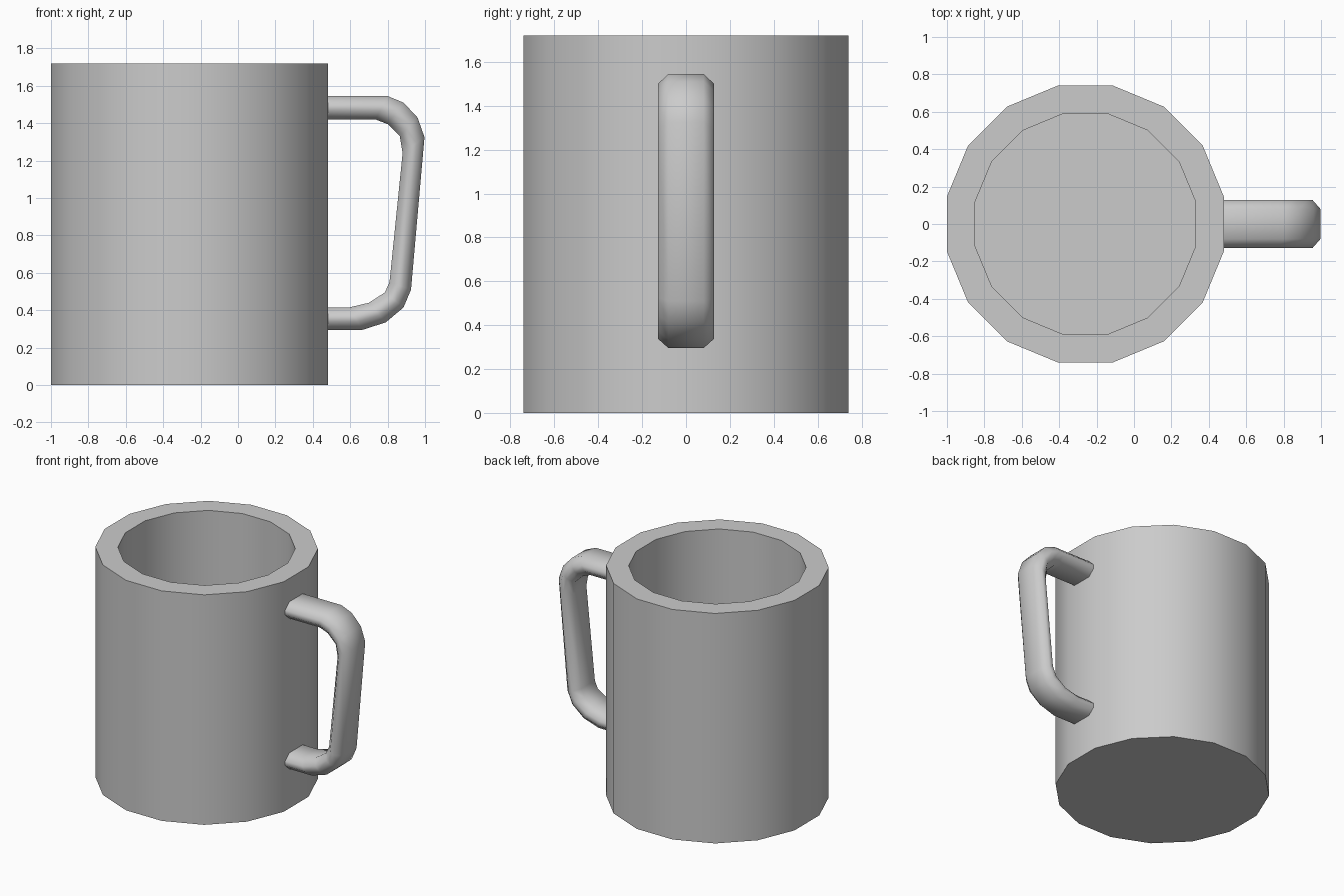
import bpy, math

if "Cube" in bpy.data.objects:
    bpy.data.objects.remove(bpy.data.objects["Cube"])

def loft(name, rings, angle):
    """Skin a list of equal-length rings and cap both ends."""
    n = len(rings[0])
    verts = [p for r in rings for p in r]
    faces = [(i*n + j, i*n + (j+1) % n, (i+1)*n + (j+1) % n, (i+1)*n + j)
             for i in range(len(rings)-1) for j in range(n)]
    last = (len(rings)-1)*n
    faces += [tuple(reversed(range(n))), tuple(range(last, last+n))]
    me = bpy.data.meshes.new(name)
    me.from_pydata(verts, [], faces)
    ob = bpy.data.objects.new(name, me)
    bpy.context.collection.objects.link(ob)
    bpy.ops.object.select_all(action='DESELECT')
    ob.select_set(True)
    bpy.context.view_layer.objects.active = ob
    bpy.ops.object.mode_set(mode='EDIT')
    bpy.ops.mesh.select_all(action='SELECT')
    bpy.ops.mesh.normals_make_consistent(inside=False)
    bpy.ops.object.mode_set(mode='OBJECT')
    bpy.ops.object.shade_smooth_by_angle(angle=math.radians(angle))
    return ob

# Cup body: 16-sided, flat side towards the handle
SIDES, CX = 16, -0.26
def circle(apothem, z):
    r = apothem / math.cos(math.pi / SIDES)
    return [(CX + r*math.cos((k+.5)*math.tau/SIDES),
             r*math.sin((k+.5)*math.tau/SIDES), z) for k in range(SIDES)]

loft("cup_body", [circle(.74, 0), circle(.74, 1.72),
                  circle(.59, 1.72), circle(.59, .15)], 30)

# Handle: chamfered strap between an outer and an inner contour (x, z)
outer = [(.45, 1.545), (.80, 1.545), (.885, 1.51), (.96, 1.43), (.997, 1.325),
         (.925, .51), (.885, .415), (.79, .335), (.665, .295), (.45, .295)]
inner = [(.45, 1.42), (.735, 1.42), (.80, 1.395), (.865, 1.33), (.88, 1.24),
         (.81, .55), (.785, .495), (.70, .44), (.595, .415), (.45, .415)]
section = [(-.08, 0), (.08, 0), (.128, .36), (.128, .64),
           (.08, 1), (-.08, 1), (-.128, .64), (-.128, .36)]
loft("handle", [[(a[0] + (b[0]-a[0])*t, y, a[1] + (b[1]-a[1])*t) for y, t in section]
                for a, b in zip(outer, inner)], 60)
